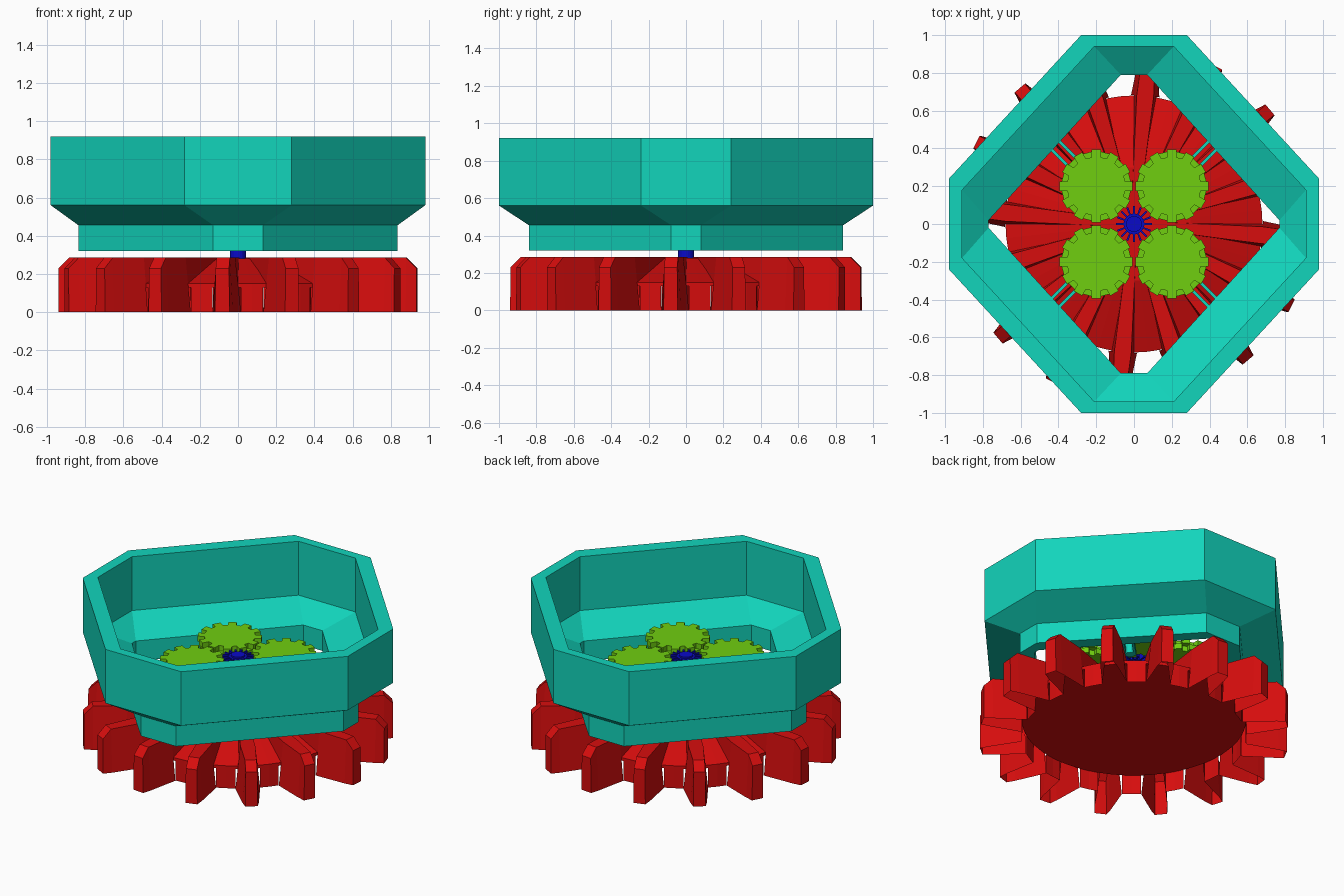
import bpy, bmesh, math
from mathutils import Matrix, Vector

cube = bpy.data.objects.get("Cube")
if cube:
    bpy.data.objects.remove(cube, do_unlink=True)


def material(name, rgb):
    m = bpy.data.materials.new(name)
    m.use_nodes = True
    m.diffuse_color = (*rgb, 1)
    m.node_tree.nodes["Principled BSDF"].inputs["Base Color"].default_value = (*rgb, 1)
    return m


TEAL = material("turquoise", (0.006, 0.66, 0.5))
RED = material("red", (0.68, 0.004, 0.004))
GREEN = material("green", (0.16, 0.62, 0.005))
BLUE = material("blue", (0.003, 0.003, 0.58))


def finish(bm, name, mat):
    bmesh.ops.remove_doubles(bm, verts=bm.verts, dist=0.0001)
    bmesh.ops.recalc_face_normals(bm, faces=bm.faces)
    mesh = bpy.data.meshes.new(name)
    bm.to_mesh(mesh)
    bm.free()
    mesh.materials.append(mat)
    ob = bpy.data.objects.new(name, mesh)
    bpy.context.collection.objects.link(ob)
    return ob


def loft(bm, rings, closed=True):
    """Bridge rings of points with quads and return the vertex rings."""
    rows = [[bm.verts.new(p) for p in ring] for ring in rings]
    n = len(rows[0])
    for a, b in zip(rows, rows[1:]):
        for i in range(n if closed else n - 1):
            j = (i + 1) % n
            bm.faces.new((a[i], a[j], b[j], b[i]))
    return rows


def prism(name, mat, outline, z0, z1):
    bm = bmesh.new()
    rows = loft(bm, [[(x, y, z) for x, y in outline] for z in (z0, z1)])
    bm.faces.new(rows[0][::-1])
    bm.faces.new(rows[1])
    return finish(bm, name, mat)


def polar(r, a):
    return Vector((r * math.cos(a), r * math.sin(a)))


def octagon(ax, ay, bx, by, z):
    """Stretched octagon: a short front edge at ay and a short side edge at bx."""
    q = [(bx, by), (ax, ay)]
    pts = q + [(-x, y) for x, y in q[::-1]]
    pts += [(-x, -y) for x, y in pts]
    return [(x, y, z) for x, y in pts]


# Hopper: thin-walled octagonal funnel with a collar below
outer_top, outer_low = (0.28, 1.0, 0.98, 0.24), (0.13, 0.84, 0.835, 0.08)
inner_top, inner_low = (0.21, 0.94, 0.91, 0.18), (0.07, 0.79, 0.77, 0.02)
profile = [(outer_low, 0.32), (outer_low, 0.455), (outer_top, 0.56), (outer_top, 0.92),
           (inner_top, 0.92), (inner_top, 0.56), (inner_low, 0.455), (inner_low, 0.32),
           (outer_low, 0.32)]
bm = bmesh.new()
loft(bm, [octagon(*shape, z) for shape, z in profile])
finish(bm, "hopper", TEAL)

# Large gear teeth: hollow tapered shells, open underneath, running in as ribs
TEETH, STEP, OFFSET = 16, math.tau / 16, math.radians(-5)
RIM, RIM_TOP, FLOOR, TOP = 0.68, 0.15, 0.13, 0.285


def section(r, half_low, half_top, low, top):
    return [(r, -half_low, low), (r, -half_top, top), (r, half_top, top), (r, half_low, low)]


tooth = [section(RIM, 0.075, 0.045, 0, TOP), section(0.885, 0.05, 0.035, 0, TOP),
         section(0.94, 0.038, 0.035, 0, 0.23)]
rib = [section(0.2, 0.03, 0.025, FLOOR, TOP), section(RIM, 0.06, 0.045, FLOOR, TOP)]
bm = bmesh.new()
for i in range(TEETH):
    turn = Matrix.Rotation(OFFSET + i * STEP, 4, "Z")
    for stations in (tooth, rib):
        rows = loft(bm, [[turn @ Vector(p) for p in s] for s in stations], closed=False)
        bm.faces.new(rows[-1] if stations is tooth else rows[0])
finish(bm, "large_gear_teeth", RED)

# Large gear rim: upright wall between the teeth
bm = bmesh.new()
gap = 0.075 / RIM
for i in range(TEETH):
    a = OFFSET + i * STEP
    ends = [polar(RIM, a + gap + t * (STEP - 2 * gap)) for t in (0, 0.5, 1)]
    loft(bm, [[(*p, z) for p in ends] for z in (0, RIM_TOP)], closed=False)
finish(bm, "large_gear_rim", RED)

# Large gear web: shallow cone on a raised flat floor
bm = bmesh.new()
rows = loft(bm, [[(*polar(r, OFFSET + k * STEP / 4), z) for k in range(TEETH * 4)]
                 for r, z in ((RIM, FLOOR), (RIM, RIM_TOP), (0.3, 0.28))])
bm.faces.new(rows[0][::-1])
bm.faces.new(rows[-1])
finish(bm, "large_gear_web", RED)


def gear_outline(teeth, root, tip, tip_share, centre=(0, 0), turn=0.0):
    """Outline with flat teeth; tip_share is the tooth share of the pitch."""
    step, pts = math.tau / teeth, []
    for i in range(teeth):
        a, h = turn + i * step, step * tip_share / 2
        for r, d in ((root, -h * 1.25), (tip, -h), (tip, h), (root, h * 1.25)):
            pts.append(polar(r, a + d) + Vector(centre))
    return pts


def circle(r, n, centre=(0, 0)):
    return [polar(r, math.tau * k / n) + Vector(centre) for k in range(n)]


# Four planet gears, each two stacked wheels half a tooth apart, with axle and struts
for sx, sy, side in ((1, 1, "back_left"), (-1, 1, "back_right"),
                     (1, -1, "front_left"), (-1, -1, "front_right")):
    c = (0.2 * sx, 0.2 * sy)
    prism("planet_gear_upper_" + side, GREEN, gear_outline(12, 0.155, 0.195, 0.5, c), 0.54, 0.575)
    prism("planet_gear_lower_" + side, GREEN,
          gear_outline(12, 0.155, 0.185, 0.5, c, math.pi / 12), 0.505, 0.54)
    prism("planet_axle_" + side, TEAL, circle(0.03, 12, c), 0.42, 0.52)
    along = Vector((sx, sy)).normalized()
    across = Vector((-along.y, along.x))
    for k, label in ((-1, "a"), (1, "b")):
        mid = across * 0.03 * k
        w = across * 0.008
        ends = [along * 0.27 + mid, along * 0.6 + mid]
        prism("strut_" + label + "_" + side, TEAL,
              [ends[0] - w, ends[1] - w, ends[1] + w, ends[0] + w], 0.42, 0.455)

# Central sun gear on its shaft
prism("sun_gear", BLUE, gear_outline(16, 0.055, 0.095, 0.3), 0.52, 0.57)
prism("sun_shaft", BLUE, circle(0.042, 24), 0.27, 0.58)
